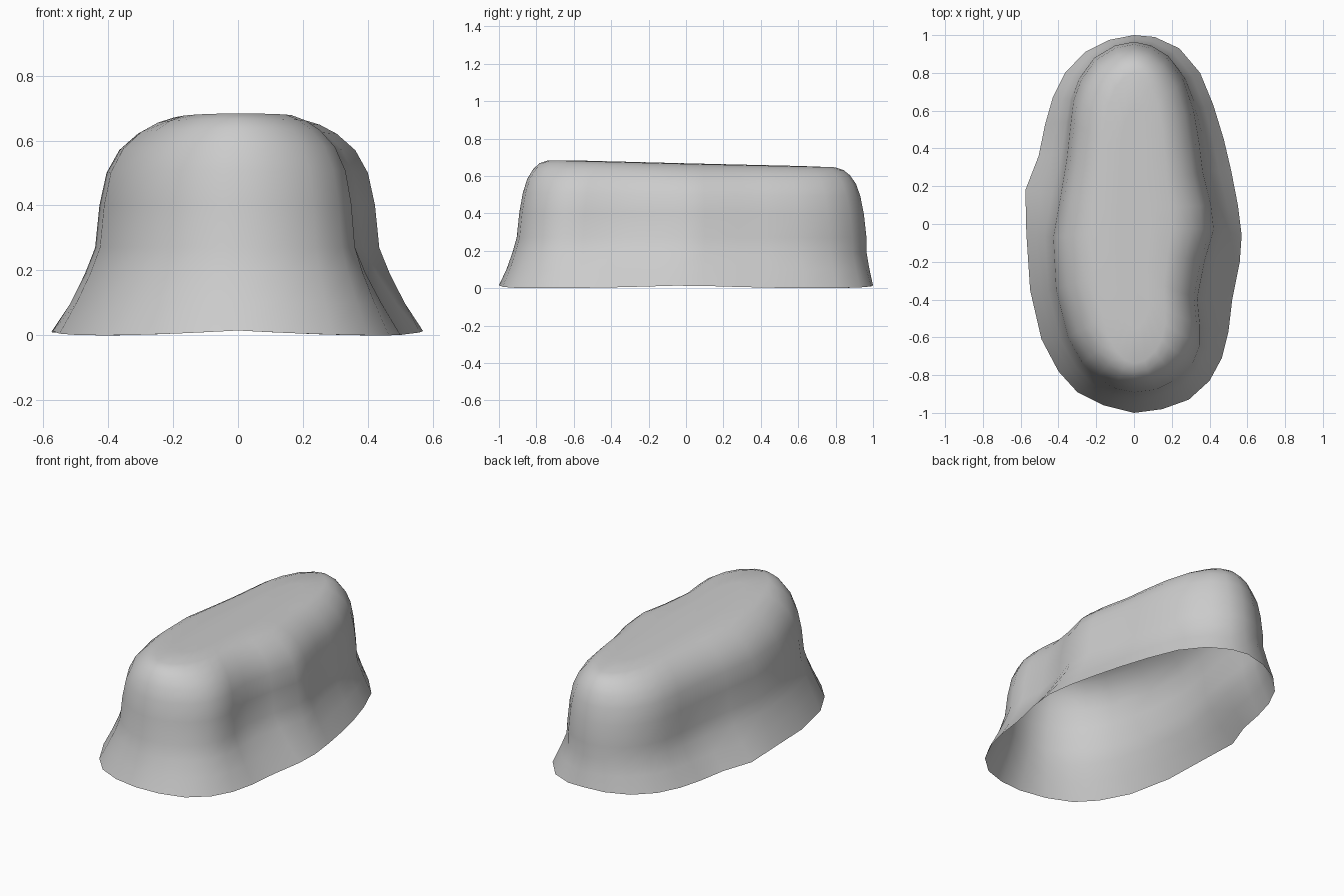
import bpy, bmesh, math

if "Cube" in bpy.data.objects:
    bpy.data.objects.remove(bpy.data.objects["Cube"])

# Flared bottom rim outline (x, y), counter-clockwise from the front
RIM = [(0, -1), (.15, -.98), (.29, -.93), (.40, -.83), (.465, -.71), (.50, -.57),
       (.52, -.40), (.56, -.20), (.57, -.06), (.55, .10), (.515, .28), (.475, .45),
       (.42, .63), (.35, .80), (.24, .93), (.11, .99), (0, 1), (-.13, .975),
       (-.26, .91), (-.365, .80), (-.43, .67), (-.47, .53), (-.505, .36),
       (-.575, .18), (-.57, -.05), (-.55, -.35), (-.49, -.61), (-.40, -.78),
       (-.30, -.89), (-.16, -.96)]

# Wavy wall outline at the waist, same stations as the rim
WALL = [(0, -.905), (.12, -.89), (.24, -.83), (.32, -.75), (.36, -.65), (.36, -.55),
        (.345, -.40), (.385, -.20), (.435, -.03), (.42, .10), (.375, .28), (.355, .44),
        (.325, .61), (.27, .77), (.18, .89), (.09, .945), (0, .965), (-.10, .945),
        (-.21, .88), (-.29, .77), (-.33, .66), (-.345, .54), (-.365, .36),
        (-.40, .15), (-.44, -.07), (-.425, -.35), (-.36, -.61), (-.28, -.75),
        (-.20, -.83), (-.10, -.885)]

# Upper wall, rounded shoulder and top: (x scale, y scale, height)
UPPER = [(1, 1, .27), (.97, .985, .40), (.92, .965, .50), (.83, .94, .57),
         (.70, .905, .62), (.58, .87, .648), (.46, .82, .664), (.22, .62, .667)]


def build_shell():
    bm = bmesh.new()
    rings = []

    # Rim, dipping slightly at its four corners
    rings.append([(x, y, .015 - .015 * abs(math.sin(2 * math.atan2(y, x * 1.75))))
                  for x, y in RIM])

    # Flare, tightening under the back of the wall
    for z, amount in ((.10, .42), (.19, .76)):
        ring = []
        for (rx, ry), (wx, wy) in zip(RIM, WALL):
            t = amount + .3 * max(0, ry) * amount
            ring.append((rx + (wx - rx) * t, ry + (wy - ry) * t, z))
        rings.append(ring)

    # Wall and top, a little higher towards the front
    for sx, sy, z in UPPER:
        ring = []
        for x, y in WALL:
            yy = .03 + (y - .03) * sy
            tilt = (-.026 * yy if yy < 0 else -.022 * yy) * (z / .66) ** 3
            ring.append((x * sx, yy, z + tilt))
        rings.append(ring)

    # Skin neighbouring rings and close the top
    loops = [[bm.verts.new(p) for p in ring] for ring in rings]
    n = len(RIM)
    for low, high in zip(loops, loops[1:]):
        for i in range(n):
            j = (i + 1) % n
            bm.faces.new((low[i], low[j], high[j], high[i]))
    centre = bm.verts.new((0, .02, .667))
    for i in range(n):
        bm.faces.new((loops[-1][i], loops[-1][(i + 1) % n], centre))
    for face in bm.faces:
        face.smooth = True

    mesh = bpy.data.meshes.new("flared_shell")
    bm.to_mesh(mesh)
    bm.free()
    obj = bpy.data.objects.new("flared_shell", mesh)
    bpy.context.collection.objects.link(obj)


build_shell()
